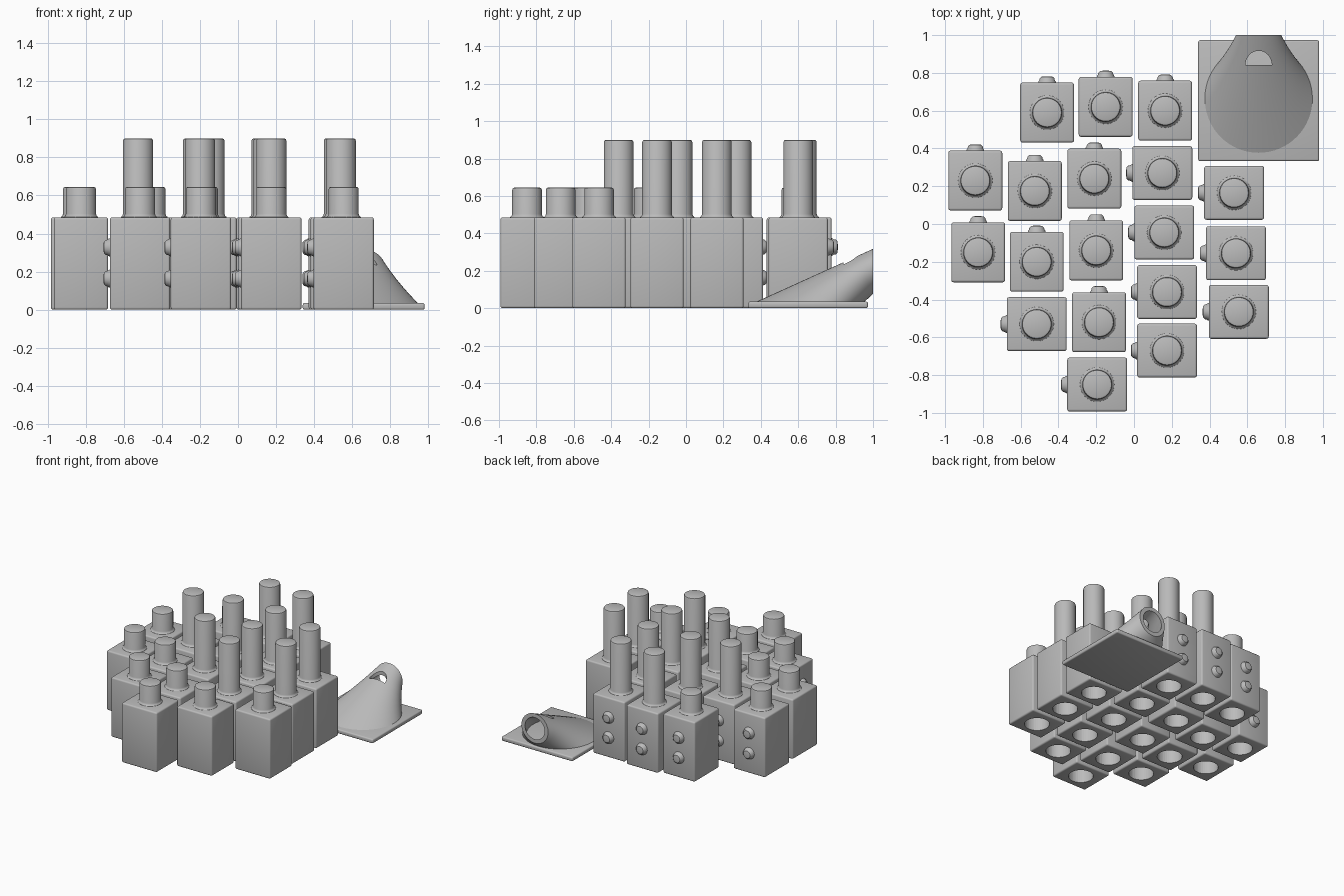
import bpy, bmesh, math
from mathutils import Matrix

if "Cube" in bpy.data.objects:
    bpy.data.objects.remove(bpy.data.objects["Cube"])

grey = bpy.data.materials.new("plain_grey")
grey.diffuse_color = (0.5, 0.5, 0.5, 1)
grey.use_nodes = True
grey.node_tree.nodes["Principled BSDF"].inputs["Base Color"].default_value = grey.diffuse_color
LENGTH, WIDTH, TOP = 0.317, 0.285, 0.485


def add_object(name, bm, smooth=True):
    bmesh.ops.recalc_face_normals(bm, faces=bm.faces)
    mesh = bpy.data.meshes.new(name)
    bm.to_mesh(mesh)
    bm.free()
    mesh.materials.append(grey)
    ob = bpy.data.objects.new(name, mesh)
    bpy.context.collection.objects.link(ob)
    if smooth:
        bpy.ops.object.select_all(action='DESELECT')
        ob.select_set(True)
        bpy.context.view_layer.objects.active = ob
        bpy.ops.object.shade_smooth_by_angle(angle=math.radians(35))
    return ob


def box(size, centre, bevel):
    bm = bmesh.new()
    bmesh.ops.create_cube(bm, size=1, matrix=Matrix.Translation(centre) @ Matrix.Diagonal((*size, 1)))
    bmesh.ops.bevel(bm, geom=bm.edges[:], offset=bevel, segments=3, profile=0.5, affect='EDGES')
    return bm


def lathe(bm, profile, steps, matrix=Matrix()):
    """Rings of (radius, height) around z, closed at both ends."""
    rings = [[bm.verts.new(matrix @ Matrix.Rotation(math.tau * i / steps, 4, 'Z')
                           @ Matrix.Translation((r, 0, z)).to_translation())
              for i in range(steps)] for r, z in profile]
    for a, b in zip(rings, rings[1:]):
        for i in range(steps):
            j = (i + 1) % steps
            bm.faces.new((a[i], a[j], b[j], b[i]))
    bm.faces.new(rings[0][::-1])
    bm.faces.new(rings[-1])


def cut(ob, cutter):
    """Bake a boolean difference into the object's mesh."""
    mod = ob.modifiers.new("cut", 'BOOLEAN')
    mod.object, mod.solver = cutter, 'EXACT'
    bpy.context.view_layer.update()
    mesh = bpy.data.meshes.new_from_object(ob.evaluated_get(bpy.context.evaluated_depsgraph_get()))
    ob.modifiers.clear()
    ob.data = mesh
    bpy.data.objects.remove(cutter)


# Block body with a round socket underneath, nubs facing +y
block = add_object("block", box((WIDTH, LENGTH, TOP), (0, 0, TOP / 2), 0.012))
bm = bmesh.new()
lathe(bm, [(0.093, -0.1), (0.093, 0.42)], 40)
cutter = add_object("socket_cutter", bm, False)
cutter.hide_render = True
cut(block, cutter)

# Pair of side nubs
bm = bmesh.new()
for z in (0.327, 0.163):
    lathe(bm, [(0.048, -0.005), (0.046, 0.005), (0.041, 0.012), (0.039, 0.022), (0.03, 0.031), (0.015, 0.033)],
          24, Matrix.Translation((0, LENGTH / 2, z)) @ Matrix.Rotation(-math.pi / 2, 4, 'X'))
nubs = add_object("side_nubs", bm)


# Tall and short columns
def column(name, top):
    bm = bmesh.new()
    lathe(bm, [(0.092, TOP - 0.005), (0.09, TOP + 0.002), (0.083, TOP + 0.007), (0.079, TOP + 0.018),
               (0.079, top - 0.012), (0.0755, top - 0.0035), (0.067, top)], 40)
    return add_object(name, bm)


tall = column("tall_column", 0.90)
short = column("short_column", 0.645)

# Layout: x, y, is tall; first group faces back, second faces left
facing_back = [(-0.46, 0.59, 0), (-0.15, 0.62, 1), (0.165, 0.60, 1), (-0.84, 0.23, 0), (-0.525, 0.175, 1),
               (-0.21, 0.24, 1), (-0.825, -0.15, 0), (-0.515, -0.20, 0), (-0.20, -0.14, 1), (-0.185, -0.52, 0)]
facing_left = [(0.15, 0.27, 1), (0.16, -0.045, 1), (0.175, -0.36, 1), (0.175, -0.67, 0), (0.53, 0.165, 1),
               (0.54, -0.155, 1), (0.555, -0.465, 0), (-0.515, -0.53, 0), (-0.195, -0.85, 0)]
for turn, places in ((0, facing_back), (math.pi / 2, facing_left)):
    for x, y, is_tall in places:
        for part in (block, nubs, tall if is_tall else short):
            copy = part.copy()
            copy.location = (x, y, 0)
            copy.rotation_euler.z = turn
            bpy.context.collection.objects.link(copy)
for part in (block, nubs, tall, short):
    bpy.data.objects.remove(part)

# Spout base plate
CX = 0.66
add_object("spout_plate", box((0.64, 0.64, 0.035), (CX, 0.653, 0.0175), 0.01))

# Hollow slanted spout: floor circle lofted to an upright mouth
STEPS, LEVELS = 64, 8
bm = bmesh.new()


def spout_ring(floor_r, mouth_r, t):
    ring = []
    for i in range(STEPS):
        a = math.tau * i / STEPS
        s, c = math.sin(a), math.cos(a)
        y0, z0 = 0.65 - floor_r * c, 0.025
        y1, z1 = 1.0, 0.197 + mouth_r * c
        r = floor_r + (mouth_r - floor_r) * t
        ring.append(bm.verts.new((CX + r * s, y0 + (y1 - y0) * t, z0 + (z1 - z0) * t)))
    return ring


rings = [spout_ring(0.295, 0.12, k / LEVELS) for k in range(LEVELS + 1)]
rings += [spout_ring(0.26, 0.088, k / LEVELS) for k in range(LEVELS, -1, -1)]
for a, b in zip(rings, rings[1:] + rings[:1]):
    for i in range(STEPS):
        j = (i + 1) % STEPS
        bm.faces.new((a[i], a[j], b[j], b[i]))
spout = add_object("spout", bm)

# Half-round opening in the top of the spout
bm = bmesh.new()
arc = [bm.verts.new((CX + 0.07 * math.cos(math.pi * i / 16), 0.842 + 0.075 * math.sin(math.pi * i / 16), 0.18))
       for i in range(17)]
face = bm.faces.new(arc)
up = bmesh.ops.extrude_face_region(bm, geom=[face])
bmesh.ops.translate(bm, vec=(0, 0, 0.3), verts=[v for v in up["geom"] if isinstance(v, bmesh.types.BMVert)])
cutter = add_object("opening_cutter", bm, False)
cutter.hide_render = True
cut(spout, cutter)
